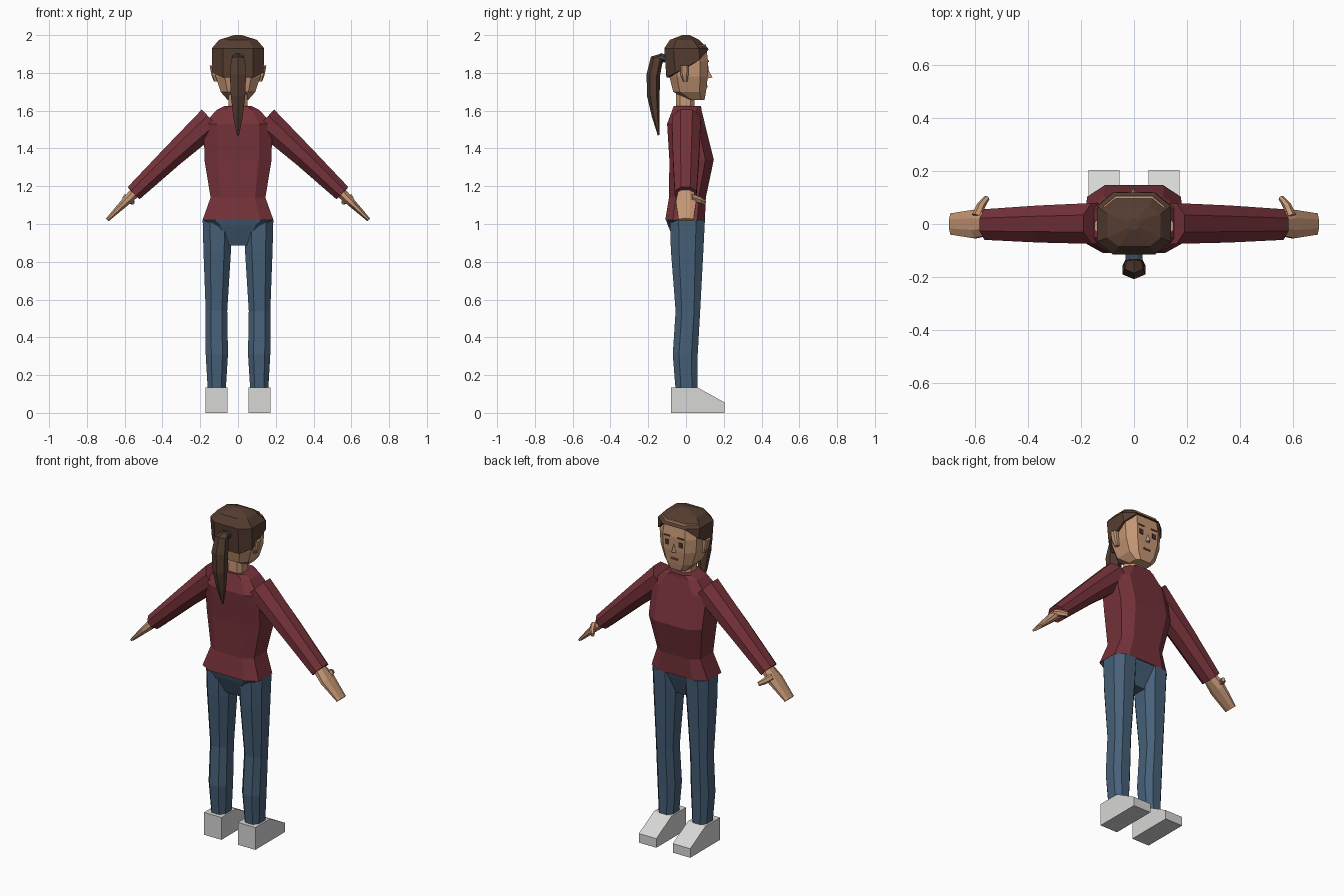
import bpy, bmesh, math
from mathutils import Vector


def material(name, rgb):
    m = bpy.data.materials.new(name)
    m.diffuse_color = (*rgb, 1)
    return m


RED = material("dark red knit", (0.18, 0.032, 0.042))
DENIM = material("blue denim", (0.062, 0.117, 0.19))
SKIN = material("warm skin", (0.57, 0.31, 0.18))
HAIR = material("brown hair", (0.09, 0.046, 0.03))
SHOE = material("pale grey shoe", (0.68, 0.68, 0.67))
DARK = material("dark brown eye", (0.06, 0.03, 0.022))
LIP = material("muted lip", (0.25, 0.08, 0.06))
TIE = material("slate hair tie", (0.045, 0.06, 0.085))


def build(name, verts, faces, mat):
    me = bpy.data.meshes.new(name)
    me.from_pydata([tuple(v) for v in verts], [], faces)
    bm = bmesh.new()
    bm.from_mesh(me)
    bmesh.ops.recalc_face_normals(bm, faces=bm.faces)
    bm.to_mesh(me)
    bm.free()
    me.materials.append(mat)
    ob = bpy.data.objects.new(name, me)
    bpy.context.collection.objects.link(ob)
    return ob


def loft(name, rings, mat):
    """Skin a stack of equal rings and cap both ends."""
    n = len(rings[0])
    verts = [v for r in rings for v in r]
    faces = [tuple(range(n)), tuple(range(len(verts) - n, len(verts)))]
    for k in range(len(rings) - 1):
        for i in range(n):
            j = (i + 1) % n
            faces.append((k * n + i, k * n + j, k * n + n + j, k * n + n + i))
    return build(name, verts, faces, mat)


def octagon(x0, x1, y0, y1, z, k=0.58):
    """Horizontal chamfered rectangle, counter-clockwise."""
    cx, cy, w, d = (x0 + x1) / 2, (y0 + y1) / 2, (x1 - x0) / 2, (y1 - y0) / 2
    pts = [(-k, -1), (k, -1), (1, -k), (1, k), (k, 1), (-k, 1), (-1, k), (-1, -k)]
    return [Vector((cx + a * w, cy + b * d, z)) for a, b in pts]


def tube(name, stations, mat, side, n=8, up=None):
    """Tube along stations of (centre, half width across, half thickness)."""
    pts = [Vector(s[0]) for s in stations]
    rings = []
    for i, (_, a, b) in enumerate(stations):
        t = (pts[min(i + 1, len(pts) - 1)] - pts[max(i - 1, 0)]).normalized()
        u = (Vector(side) - t * t.dot(Vector(side))).normalized()
        v = t.cross(u)
        ring = []
        for q in range(n):
            ang = 2 * math.pi * (q + 0.5) / n
            s = 1 / math.cos(math.pi / n)
            ring.append(pts[i] + u * a * s * math.cos(ang) + v * b * s * math.sin(ang))
        rings.append(ring)
    return loft(name, rings, mat)


def box(name, c, s, mat):
    verts = [(c[0] + a * s[0] / 2, c[1] + b * s[1] / 2, c[2] + d * s[2] / 2)
             for a in (-1, 1) for b in (-1, 1) for d in (-1, 1)]
    return build(name, verts, [(0, 1, 3, 2), (4, 5, 7, 6), (0, 1, 5, 4),
                               (2, 3, 7, 6), (0, 2, 6, 4), (1, 3, 7, 5)], mat)


# Sweater: half width, back, front, height
loft("sweater_body", [octagon(-w, w, a, b, z, 0.62) for w, a, b, z in [
    (0.188, -0.11, 0.10, 1.02), (0.145, -0.09, 0.105, 1.14),
    (0.178, -0.088, 0.147, 1.34), (0.18, -0.10, 0.10, 1.53),
    (0.112, -0.072, 0.082, 1.605), (0.072, -0.065, 0.08, 1.625)]], RED)

# Hips
loft("hips", [octagon(-w, w, a, b, z, 0.7) for w, a, b, z in [
    (0.075, -0.05, 0.045, 0.885), (0.13, -0.095, 0.085, 0.99),
    (0.18, -0.105, 0.095, 1.02)]], DENIM)

# Neck and head
loft("neck", [octagon(-0.05, 0.05, -0.052, 0.045, z) for z in (1.57, 1.74)], SKIN)
loft("head", [octagon(-w, w, a, b, z, 0.6) for w, a, b, z in [
    (0.055, 0.01, 0.098, 1.657), (0.092, -0.068, 0.106, 1.70),
    (0.118, -0.088, 0.115, 1.78), (0.124, -0.095, 0.117, 1.86),
    (0.115, -0.085, 0.105, 1.95)]], SKIN)

# Hair cap: rim rises from the nape to the forehead
rim_z = [1.775, 1.775, 1.80, 1.87, 1.925, 1.925, 1.87, 1.80]


def rim(w, a, b):
    ring = octagon(-w, w, a, b, 0, 0.58)
    for v, z in zip(ring, rim_z):
        v.z = z
    return ring


loft("hair_cap", [rim(0.10, -0.075, 0.095), rim(0.135, -0.104, 0.12),
                  octagon(-0.139, 0.139, -0.115, 0.116, 1.93),
                  octagon(-0.10, 0.10, -0.085, 0.07, 1.975),
                  octagon(-0.02, 0.02, -0.02, 0.02, 2.0)], HAIR)

# Ponytail and its tie
tube("ponytail", [((0, -0.125, 1.88), 0.025, 0.02), ((0, -0.155, 1.87), 0.035, 0.03),
                  ((0, -0.173, 1.79), 0.043, 0.031), ((0, -0.173, 1.68), 0.038, 0.029),
                  ((0, -0.16, 1.57), 0.025, 0.018), ((0, -0.145, 1.47), 0.005, 0.004)],
     HAIR, (1, 0, 0), 6)
tube("hair_tie", [((0, -0.105, 1.875), 0.032, 0.021), ((0, -0.14, 1.885), 0.032, 0.021)],
     TIE, (1, 0, 0))

# Nose and mouth
build("nose", [(-0.016, 0.11, 1.77), (0.016, 0.11, 1.77), (0, 0.14, 1.776),
               (0, 0.114, 1.825)], [(0, 1, 2), (0, 2, 3), (1, 2, 3), (0, 1, 3)], SKIN)
box("mouth", (0, 0.1105, 1.728), (0.045, 0.008, 0.010), LIP)

for s, tag in ((1, "right"), (-1, "left")):
    # Eyes, brows and ears
    box(tag + "_eye", (s * 0.045, 0.115, 1.822), (0.026, 0.008, 0.03), DARK)
    box(tag + "_brow", (s * 0.046, 0.1165, 1.862), (0.042, 0.008, 0.008), HAIR)
    loft(tag + "_ear", [octagon(*sorted((s * 0.108, s * w)), a, b, z) for w, a, b, z in [
        (0.128, -0.015, 0.008, 1.755), (0.14, -0.028, 0.012, 1.785),
        (0.15, -0.03, 0.014, 1.838)]], SKIN)

    # Sleeve, hand and thumb
    tube(tag + "_sleeve", [((s * 0.14, 0.002, 1.55), 0.077, 0.076),
                           ((s * 0.345, 0.0, 1.362), 0.07, 0.059),
                           ((s * 0.553, -0.002, 1.163), 0.058, 0.045)], RED, (0, 1, 0))
    tube(tag + "_hand", [((s * 0.53, 0, 1.182), 0.038, 0.03),
                         ((s * 0.60, 0, 1.113), 0.054, 0.022),
                         ((s * 0.692, 0, 1.022), 0.04, 0.010)], SKIN, (0, 1, 0))
    tube(tag + "_thumb", [((s * 0.595, 0.03, 1.14), 0.018, 0.016),
                          ((s * 0.578, 0.07, 1.127), 0.016, 0.014),
                          ((s * 0.555, 0.10, 1.113), 0.011, 0.009)], SKIN, (0, 0, 1), 6)

    # Trouser leg: inner x, outer x, back, front, height
    loft(tag + "_leg", [octagon(*sorted((s * i, s * o)), a, b, z, 0.5) for i, o, a, b, z in [
        (0.065, 0.16, -0.055, 0.06, 0.12), (0.053, 0.171, -0.07, 0.062, 0.31),
        (0.057, 0.171, -0.055, 0.075, 0.54), (0.037, 0.183, -0.08, 0.092, 0.86),
        (0.03, 0.187, -0.085, 0.10, 1.02)]], DENIM)

    # Shoe: wedge side profile swept across its width
    profile = [(-0.08, 0), (0.205, 0), (0.205, 0.055), (0.06, 0.135), (-0.08, 0.135)]
    loft(tag + "_shoe", [[Vector((s * x, y, z)) for y, z in profile]
                         for x in (0.055, 0.172)], SHOE)
